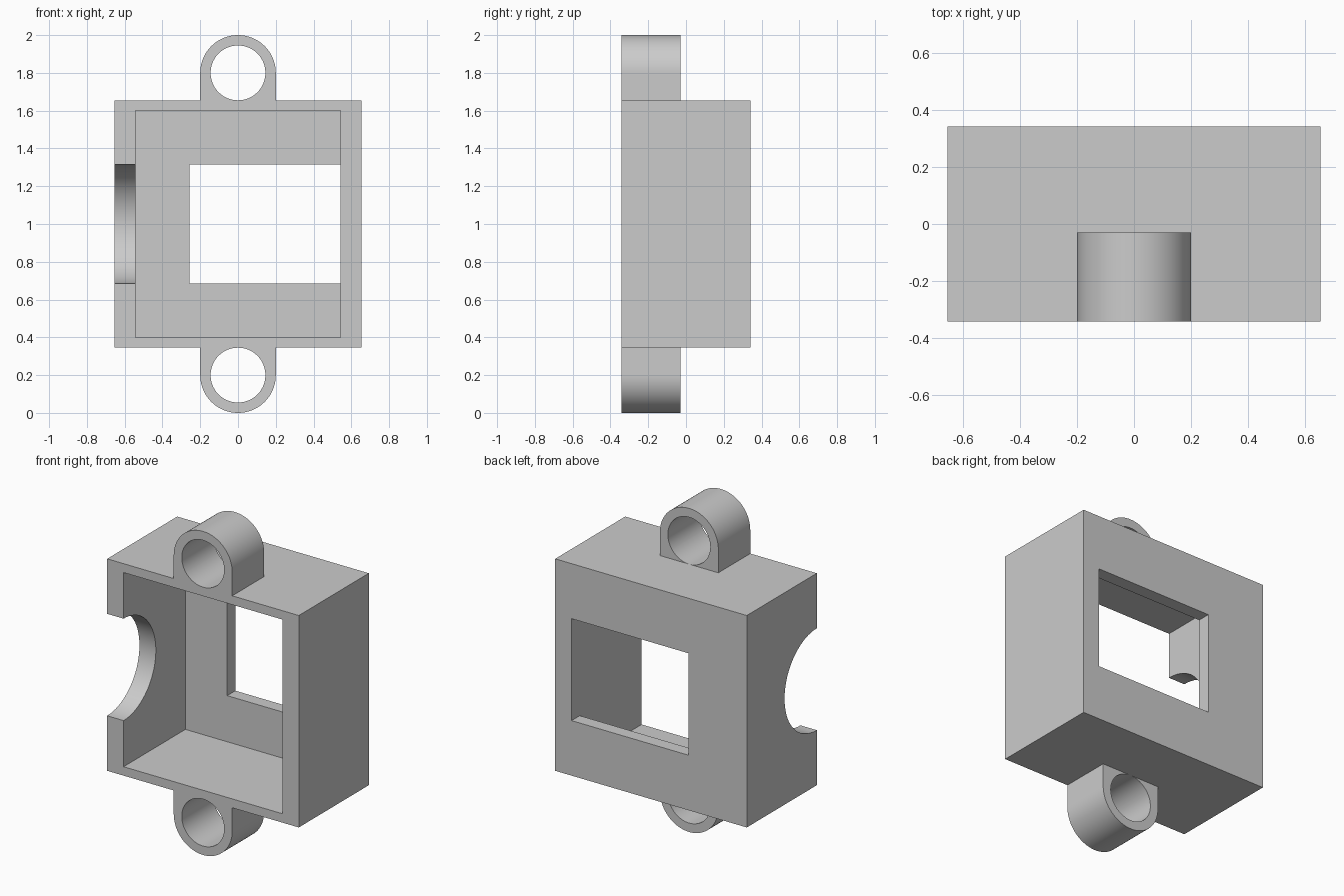
import bpy, bmesh
from math import sin, cos, pi, radians
from mathutils import Matrix, Vector

cube = bpy.data.objects.get("Cube")
if cube:
    bpy.data.objects.remove(cube)

grey = bpy.data.materials.new("plain grey")
grey.use_nodes = True
colour = (0.6, 0.6, 0.6, 1)
grey.diffuse_color = colour
grey.node_tree.nodes["Principled BSDF"].inputs["Base Color"].default_value = colour

W, D = 0.655, 0.342          # half width and half depth of the box
EAR_R, HOLE_R = 0.2, 0.145
MID = 1.0                    # height of the box centre


def new_object(name, bm):
    bmesh.ops.recalc_face_normals(bm, faces=bm.faces)
    mesh = bpy.data.meshes.new(name)
    bm.to_mesh(mesh)
    bm.free()
    obj = bpy.data.objects.new(name, mesh)
    bpy.context.collection.objects.link(obj)
    mesh.materials.append(grey)
    return obj


def block(name, low, high):
    low, high = Vector(low), Vector(high)
    bm = bmesh.new()
    place = Matrix.Translation((low + high) / 2) @ Matrix.Diagonal((*(high - low), 1))
    bmesh.ops.create_cube(bm, size=1, matrix=place)
    return new_object(name, bm)


def rod(name, radius, length, axis, centre):
    bm = bmesh.new()
    place = Matrix.Translation(centre) @ Matrix.Rotation(pi / 2, 4, axis)
    bmesh.ops.create_cone(bm, cap_ends=True, segments=96, radius1=radius,
                          radius2=radius, depth=length, matrix=place)
    return new_object(name, bm)


def cut(obj, cutter):
    cutter.hide_render = True
    mod = obj.modifiers.new("cut", "BOOLEAN")
    mod.operation, mod.solver, mod.object = "DIFFERENCE", "EXACT", cutter
    bpy.context.view_layer.objects.active = obj
    bpy.ops.object.modifier_apply(modifier=mod.name)
    bpy.data.objects.remove(cutter)


def smooth(obj):
    bpy.ops.object.select_all(action="DESELECT")
    obj.select_set(True)
    bpy.context.view_layer.objects.active = obj
    bpy.ops.object.shade_smooth_by_angle(angle=radians(30))


# Open-fronted box with a rear window and a half-round side notch
box = block("housing", (-W, -D, MID - W), (W, D, MID + W))
cut(box, block("cavity_cutter", (-0.543, -D - 0.1, 0.4), (0.543, 0.262, 1.6)))
cut(box, block("window_cutter", (-0.257, 0.1, 0.685), (0.543, D + 0.1, 1.315)))
cut(box, rod("notch_cutter", 0.315, 0.3, "Y", (-W, -D, MID)))
smooth(box)


# Mounting ears: arch outline around a round hole, extruded backwards
def ear(name, side):
    bm = bmesh.new()
    base = HOLE_R + 0.001
    corner = math_corner = Vector((EAR_R, -base)).angle_signed(Vector((1, 0)))
    angles = [-pi / 2 + i * pi / 48 for i in range(96)]
    angles = sorted(angles + [corner, -pi - corner + 2 * pi])
    front = []
    for a in angles:
        x, z = cos(a), sin(a)
        reach = EAR_R if z >= 0 else min(EAR_R / max(abs(x), 1e-6), base / -z)
        front.append([bm.verts.new((x * r, -D, MID + side * (W + HOLE_R + z * r)))
                      for r in (HOLE_R, reach)])
    faces = []
    for (a, b), (c, d) in zip(front, front[1:] + front[:1]):
        faces.append(bm.faces.new((a, b, d, c)))
    geom = bmesh.ops.extrude_face_region(bm, geom=faces, use_keep_orig=True)["geom"]
    moved = [v for v in geom if isinstance(v, bmesh.types.BMVert)]
    bmesh.ops.translate(bm, verts=moved, vec=(0, 0.312, 0))
    smooth(new_object(name, bm))


ear("top_ear", 1)
ear("bottom_ear", -1)
